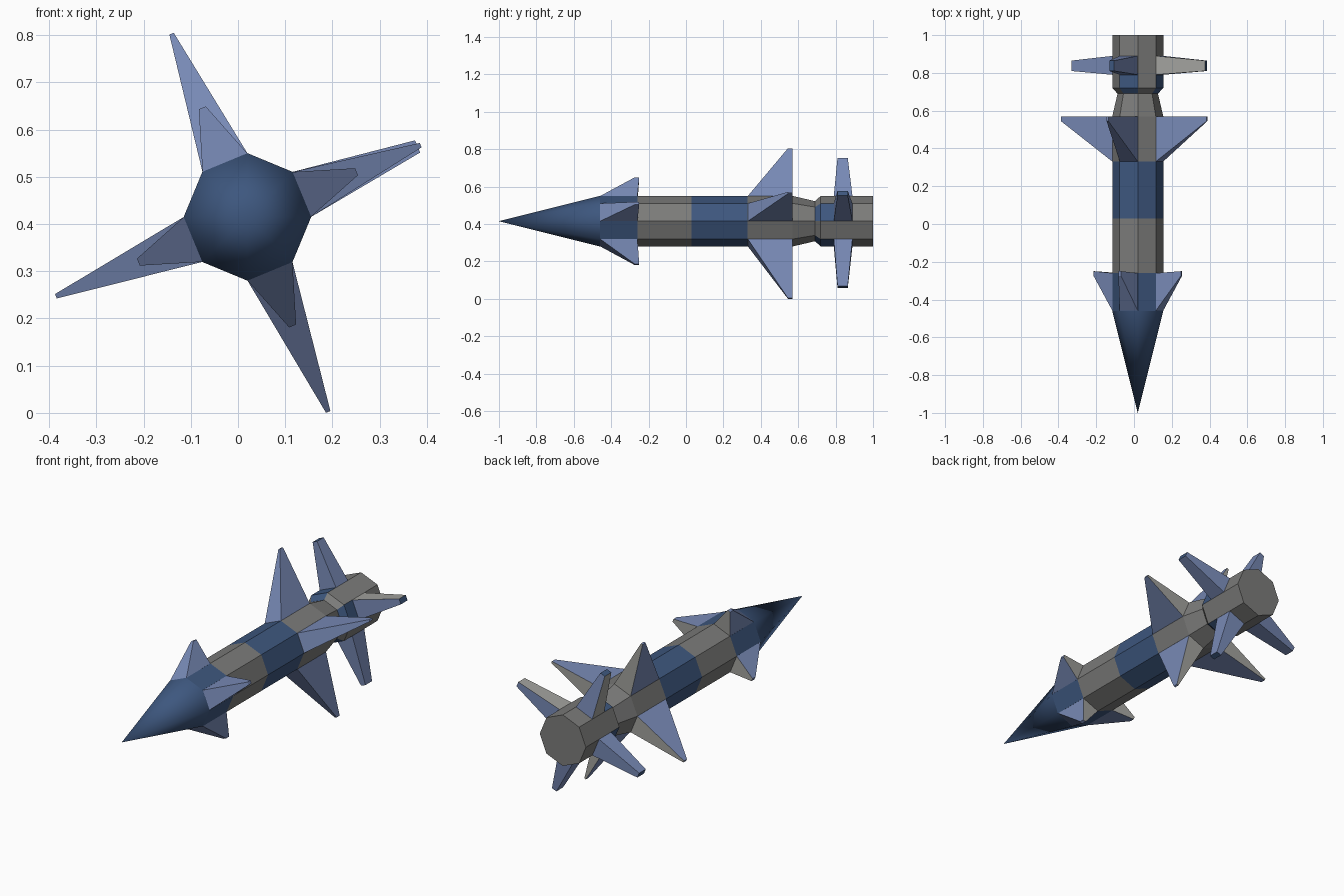
import bpy, bmesh, math
from mathutils import Vector

if "Cube" in bpy.data.objects:
    bpy.data.objects.remove(bpy.data.objects["Cube"])

CX, CZ, R = 0.02, 0.415, 0.135          # body axis and radius
FIN_ANGLES = (112.5, 22.5, -67.5, 202.5)  # fins sit on every other octagon side


def material(name, rgb):
    m = bpy.data.materials.new(name)
    m.diffuse_color = (*rgb, 1)
    m.use_nodes = True
    m.node_tree.nodes["Principled BSDF"].inputs["Base Color"].default_value = m.diffuse_color
    return m


NAVY = material("navy blue", (0.047, 0.095, 0.21))
GREY = material("mid grey", (0.20, 0.20, 0.195))
PALE_BLUE = material("pale blue", (0.185, 0.25, 0.46))
PALE_GREY = material("pale grey", (0.36, 0.36, 0.34))


def finish(bm, name, mats):
    bmesh.ops.recalc_face_normals(bm, faces=bm.faces)
    me = bpy.data.meshes.new(name)
    bm.to_mesh(me)
    bm.free()
    for m in mats:
        me.materials.append(m)
    ob = bpy.data.objects.new(name, me)
    bpy.context.collection.objects.link(ob)
    return ob


def polar(angle, r, side, y):
    """Point at distance r along an angle, shifted sideways, at depth y."""
    a = math.radians(angle)
    return Vector((CX + r * math.cos(a) - side * math.sin(a), y,
                   CZ + r * math.sin(a) + side * math.cos(a)))


def ring(bm, y, r):
    return [bm.verts.new(polar(45 * k, r, 0, y)) for k in range(8)]


# Octagonal body: (y, radius, paint of the section behind this ring)
sections = [(-0.46, R, "blue"), (-0.26, R, "grey"), (0.03, R, "blue"),
            (0.33, R, "grey"), (0.57, R, "grey"), (0.69, 0.107, "alternate"),
            (0.72, R, "alternate"), (0.80, R, "grey"), (1.0, R, None)]
bm = bmesh.new()
rings = [ring(bm, y, r) for y, r, _ in sections]
for i, (_, _, paint) in enumerate(sections[:-1]):
    for k in range(8):
        n = (k + 1) % 8
        f = bm.faces.new((rings[i][k], rings[i][n], rings[i + 1][n], rings[i + 1][k]))
        blue = paint == "blue" or (paint == "alternate" and k % 2 == 0)
        f.material_index = 0 if blue else 1
bm.faces.new(rings[-1]).material_index = 1
finish(bm, "body", [NAVY, GREY])

# Pointed nose, smooth shaded
bm = bmesh.new()
base = ring(bm, -0.46, R)
tip = bm.verts.new((CX, -1.0, CZ))
for k in range(8):
    bm.faces.new((base[k], base[(k + 1) % 8], tip)).smooth = True
finish(bm, "nose_cone", [NAVY])


def fin(name, angle, length, base_y, tip_y, tip_w, cap, grey_side=False, grey_back=True):
    """Tapered fin growing from one octagon side to a small tip."""
    bm = bmesh.new()
    apothem = R * math.cos(math.pi / 8) - 0.001
    half = R * math.sin(math.pi / 8)

    def loop(r, w, ys):
        return [bm.verts.new(polar(angle, r, s, y)) for s, y in
                ((-w, ys[0]), (w, ys[0]), (w, ys[1]), (-w, ys[1]))]
    a, b = loop(apothem, half, base_y), loop(length, tip_w, tip_y)
    # sides in order: front, counter-clockwise, back, clockwise
    paints = (0, 1 if grey_side else 0, 1 if grey_back else 0, 0)
    for i in range(4):
        j = (i + 1) % 4
        bm.faces.new((a[i], a[j], b[j], b[i])).material_index = paints[i]
    bm.faces.new(b).material_index = 2
    bm.faces.new(a)
    finish(bm, name, [PALE_BLUE, PALE_GREY, cap])


# Three sets of four fins
mid_lengths = (0.42, 0.397, 0.447, 0.439)
rear_lengths = (0.36, 0.39, 0.38, 0.375)
for i, ang in enumerate(FIN_ANGLES):
    fin(f"front_fin_{i + 1}", ang, 0.25, (-0.46, -0.26), (-0.275, -0.25), 0.008, PALE_BLUE)
    fin(f"middle_fin_{i + 1}", ang, mid_lengths[i], (0.33, 0.57), (0.545, 0.57), 0.005, PALE_BLUE)
    fin(f"rear_fin_{i + 1}", ang, rear_lengths[i], (0.79, 0.89), (0.81, 0.865), 0.014, NAVY,
        grey_side=i < 2, grey_back=False)
